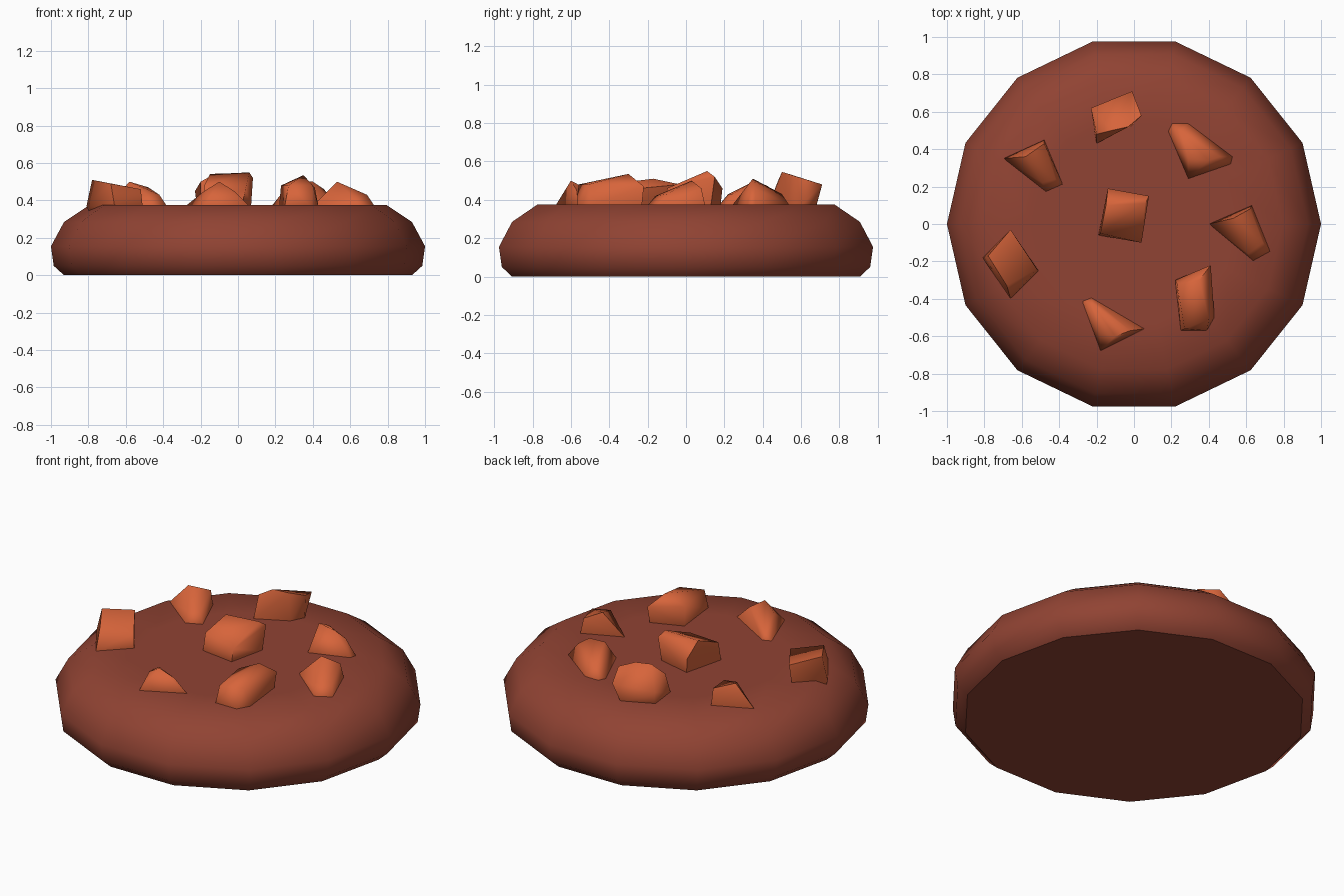
import bpy, bmesh, math

if "Cube" in bpy.data.objects:
    bpy.data.objects.remove(bpy.data.objects["Cube"])

def material(name, rgb):
    m = bpy.data.materials.new(name)
    m.diffuse_color = (*rgb, 1)
    m.use_nodes = True
    m.node_tree.nodes["Principled BSDF"].inputs["Base Color"].default_value = m.diffuse_color
    return m

BISCUIT = material("baked brown", (0.28, 0.056, 0.033))
CHUNK = material("orange chunk", (0.68, 0.128, 0.043))

def finish(bm, name, mat, angle):
    bmesh.ops.recalc_face_normals(bm, faces=bm.faces)
    mesh = bpy.data.meshes.new(name)
    bm.to_mesh(mesh)
    bm.free()
    ob = bpy.data.objects.new(name, mesh)
    bpy.context.collection.objects.link(ob)
    mesh.materials.append(mat)
    bpy.ops.object.select_all(action='DESELECT')
    ob.select_set(True)
    bpy.context.view_layer.objects.active = ob
    bpy.ops.object.shade_smooth_by_angle(angle=math.radians(angle))
    return ob

# Biscuit: a 14-sided lathed profile (radius, height)
SIDES = 14
PROFILE = [(0.93, 0), (0.985, 0.05), (1.0, 0.155), (0.93, 0.285), (0.795, 0.375), (0.55, 0.375)]
bm = bmesh.new()
rings = [[bm.verts.new((r * math.cos(2 * math.pi * i / SIDES),
                        r * math.sin(2 * math.pi * i / SIDES), z))
          for i in range(SIDES)] for r, z in PROFILE]
for a, b in zip(rings, rings[1:]):
    for i in range(SIDES):
        j = (i + 1) % SIDES
        bm.faces.new((a[i], a[j], b[j], b[i]))
bm.faces.new(rings[0][::-1])
bm.faces.new(rings[-1])
finish(bm, "biscuit", BISCUIT, 42)

# Chunks: convex hull of a sunken outline (x, y, z) and raised points
def chunk(name, outline, raised):
    bm = bmesh.new()
    for x, y in outline:
        bm.verts.new((x, y, 0.37))
    cx = sum(p[0] for p in outline) / len(outline)
    cy = sum(p[1] for p in outline) / len(outline)
    for x, y in outline:   # narrower buried base
        bm.verts.new((cx + (x - cx) * 0.8, cy + (y - cy) * 0.8, 0.3))
    for p in raised:
        bm.verts.new(p)
    res = bmesh.ops.convex_hull(bm, input=bm.verts)
    junk = [g for g in res["geom_interior"] + res["geom_unused"]
            if isinstance(g, bmesh.types.BMVert)]
    bmesh.ops.delete(bm, geom=list(set(junk)), context='VERTS')
    finish(bm, name, CHUNK, 75)

chunk("chunk_centre", [(-0.19, -0.06), (0.02, -0.09), (0.07, 0.13), (-0.13, 0.18)],
      [(-0.18, -0.05, 0.48), (0.04, -0.1, 0.46), (0.08, 0.15, 0.52),
       (-0.14, 0.19, 0.46), (-0.15, 0.1, 0.54), (0.06, 0.11, 0.55)])
chunk("chunk_back", [(-0.2, 0.43), (-0.02, 0.52), (0.02, 0.6), (-0.05, 0.68), (-0.22, 0.6)],
      [(-0.2, 0.48, 0.5), (-0.03, 0.52, 0.54), (0.04, 0.58, 0.52),
       (-0.01, 0.71, 0.48), (-0.23, 0.62, 0.45), (-0.12, 0.5, 0.545)])
chunk("chunk_back_right", [(0.18, 0.5), (0.2, 0.54), (0.29, 0.54), (0.53, 0.36),
                           (0.52, 0.32), (0.29, 0.24)],
      [(0.29, 0.35, 0.51), (0.4, 0.34, 0.5), (0.25, 0.5, 0.43), (0.46, 0.36, 0.46)])
chunk("chunk_right", [(0.4, 0), (0.63, 0.1), (0.73, -0.15), (0.64, -0.2)],
      [(0.53, 0.03, 0.5), (0.62, 0.08, 0.46), (0.69, -0.1, 0.43), (0.61, -0.16, 0.42)])
chunk("chunk_front_right", [(0.22, -0.3), (0.4, -0.23), (0.43, -0.5), (0.39, -0.57), (0.25, -0.57)],
      [(0.23, -0.32, 0.48), (0.35, -0.3, 0.535), (0.41, -0.22, 0.47),
       (0.4, -0.51, 0.48), (0.27, -0.56, 0.48)])
chunk("chunk_front", [(-0.28, -0.41), (-0.23, -0.39), (0.06, -0.56), (-0.18, -0.68)],
      [(-0.1, -0.6, 0.5), (-0.18, -0.58, 0.45), (-0.02, -0.57, 0.45), (-0.22, -0.43, 0.41)])
chunk("chunk_left", [(-0.81, -0.18), (-0.67, -0.04), (-0.51, -0.25), (-0.66, -0.4)],
      [(-0.78, -0.17, 0.51), (-0.66, -0.03, 0.48), (-0.52, -0.24, 0.46), (-0.68, -0.33, 0.49)])
chunk("chunk_back_left", [(-0.7, 0.35), (-0.48, 0.45), (-0.38, 0.21), (-0.47, 0.17)],
      [(-0.58, 0.36, 0.5), (-0.48, 0.43, 0.47), (-0.42, 0.24, 0.43), (-0.49, 0.22, 0.43)])
